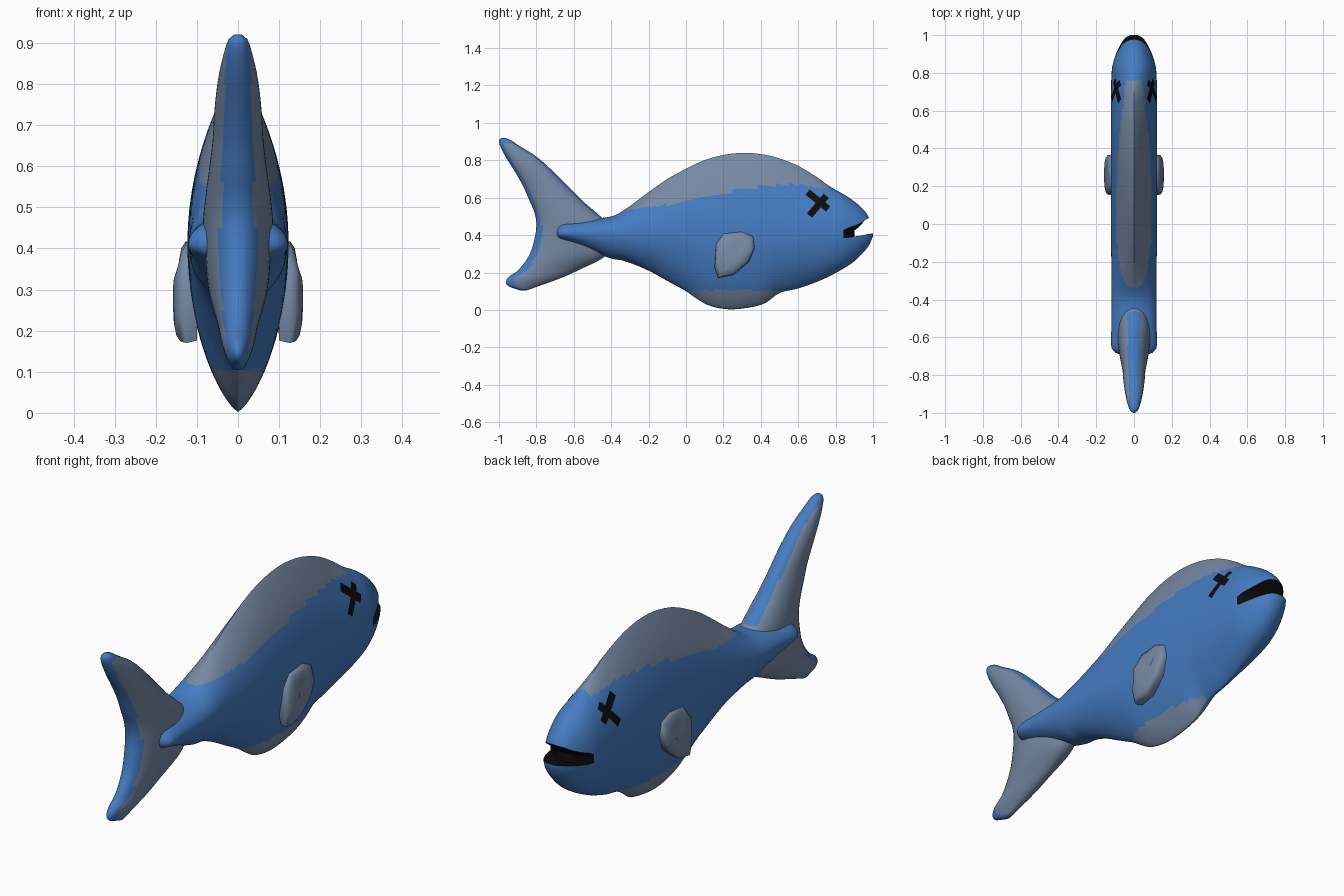
import bpy, bmesh, math

if "Cube" in bpy.data.objects:
    bpy.data.objects.remove(bpy.data.objects["Cube"])


def material(name, rgb):
    m = bpy.data.materials.new(name)
    m.diffuse_color = (*rgb, 1)
    m.use_nodes = True
    m.node_tree.nodes["Principled BSDF"].inputs["Base Color"].default_value = m.diffuse_color
    return m


MATS = [material("blue skin", (0.06, 0.20, 0.54)),
        material("grey fin", (0.18, 0.25, 0.37)),
        material("black", (0.004, 0.004, 0.004))]
BLUE, GREY, BLACK = 0, 1, 2


def interp(table, t, col):
    """Smooth (Hermite) lookup of a column in a table keyed by its first column."""
    n = len(table)
    t = min(max(t, table[0][0]), table[-1][0])
    i = 0
    while i < n - 2 and t > table[i + 1][0]:
        i += 1

    def slope(k):
        a, b = max(k - 1, 0), min(k + 1, n - 1)
        return (table[b][col] - table[a][col]) / (table[b][0] - table[a][0])
    h = table[i + 1][0] - table[i][0]
    s = (t - table[i][0]) / h
    p, q = table[i][col], table[i + 1][col]
    return ((2*s**3 - 3*s**2 + 1) * p + (s**3 - 2*s**2 + s) * h * slope(i)
            + (3*s**2 - 2*s**3) * q + (s**3 - s**2) * h * slope(i + 1))


def loft(name, rings, rule):
    """Skin closed rings, cap both ends, colour faces by their centre."""
    bm = bmesh.new()
    vs = [[bm.verts.new(p) for p in r] for r in rings]
    n = len(vs[0])
    for a, b in zip(vs, vs[1:]):
        for i in range(n):
            j = (i + 1) % n
            bm.faces.new((a[i], a[j], b[j], b[i]))
    bm.faces.new(vs[0])
    bm.faces.new(vs[-1])
    bmesh.ops.recalc_face_normals(bm, faces=bm.faces)
    for f in bm.faces:
        f.material_index = rule(f.calc_center_median())
    return finish(name, bm)


def finish(name, bm):
    me = bpy.data.meshes.new(name)
    bm.to_mesh(me)
    bm.free()
    for m in MATS:
        me.materials.append(m)
    ob = bpy.data.objects.new(name, me)
    bpy.context.collection.objects.link(ob)
    return ob


def smooth(ob, deg=50):
    bpy.ops.object.select_all(action='DESELECT')
    ob.select_set(True)
    bpy.context.view_layer.objects.active = ob
    bpy.ops.object.shade_smooth_by_angle(angle=math.radians(deg))


# Body with dorsal and belly fins: y, bottom z, top z, half width
BODY = [(-.695, .395, .44, .06), (-.68, .375, .46, .10), (-.65, .365, .475, .12),
        (-.55, .33, .485, .12), (-.4, .275, .50, .12), (-.33, .262, .535, .12),
        (-.2, .21, .63, .12), (-.1, .155, .70, .122), (0, .10, .755, .123),
        (.05, .065, .78, .123), (.12, .025, .808, .123), (.22, .004, .832, .123),
        (.32, .01, .84, .123), (.42, .035, .83, .123), (.5, .09, .81, .123),
        (.6, .115, .77, .123), (.7, .15, .71, .122), (.77, .182, .66, .12),
        (.84, .22, .62, .114), (.9, .26, .58, .096), (.95, .31, .535, .072),
        (.975, .34, .50, .055), (.99, .37, .46, .04), (1.0, .395, .42, .02)]
MID = .41


def ramp(a, b, t):
    s = min(max((t - a) / (b - a), 0), 1)
    return s * s * (3 - 2 * s)


def sharpness(y, upper):
    s = ramp(-.4, -.1, y) * (1 - ramp(.6, .85, y))
    return .5 + (.45 if upper else .25) * s


def body_ring(y, n=96):
    lo, hi, w = (interp(BODY, y, c) for c in (1, 2, 3))
    ring = []
    for i in range(n):
        a = 2 * math.pi * i / n
        s, c = math.sin(a), math.cos(a)
        x = w * math.copysign(abs(c) ** (2 * sharpness(y, s > 0)), c)
        ring.append((x, y, MID + s * (hi - MID if s > 0 else MID - lo)))
    return ring


def body_x(y, z):
    lo, hi, w = (interp(BODY, y, c) for c in (1, 2, 3))
    t = (z - MID) / (hi - MID if z > MID else MID - lo)
    return w * max(1 - t * t, 0) ** sharpness(y, z > MID)


FIN_LINE = [(-.4, .52), (-.2, .55), (0, .575), (.2, .625), (.4, .66), (.6, .67), (.76, .645)]


def body_colour(p):
    if -.36 < p.y < .76 and p.z > interp(FIN_LINE, p.y, 1):
        return GREY
    return GREY if 0 < p.y < .5 and p.z < .105 else BLUE


ys = [-.695, -.69, -.685] + [-.68 + 1.66 * i / 150 for i in range(151)] + [.985, .99, .995, 1.0]
body = loft("body", [body_ring(y) for y in ys], body_colour)

# Mouth: wedge cut with a curved black back wall
rings = []
for i in range(25):
    x = -.15 + .3 * i / 24
    yb = .90 - .06 * (x / .115) ** 2
    rings.append([(x, y, z) for y, z in ((yb, .385), (yb, .425), (yb + .02, .44), (.96, .482),
                                         (1.1, .56), (1.1, .425), (.97, .405))])
cutter = loft("mouth_cutter", rings, lambda p: BLACK)
cutter.hide_render = True
mod = body.modifiers.new("mouth", 'BOOLEAN')
mod.operation = 'DIFFERENCE'
mod.solver = 'EXACT'
mod.object = cutter
bpy.context.view_layer.objects.active = body
bpy.ops.object.modifier_apply(modifier=mod.name)
bpy.data.objects.remove(cutter)
smooth(body)

# Tail fin: z, rear y, front y, half thickness
TAIL = [(.105, -.89, -.85, .012), (.13, -.955, -.78, .026), (.17, -.955, -.67, .04),
        (.21, -.90, -.58, .048), (.29, -.84, -.43, .07), (.38, -.81, -.42, .08),
        (.46, -.80, -.42, .085), (.52, -.81, -.48, .08), (.58, -.835, -.55, .072),
        (.66, -.87, -.63, .062), (.74, -.915, -.71, .057), (.82, -.965, -.80, .047),
        (.88, -.995, -.895, .033), (.91, -.999, -.94, .022), (.92, -.985, -.965, .01)]


def tail_ring(z, n=40):
    r, f, h = (interp(TAIL, z, c) for c in (1, 2, 3))
    return [(h * math.sin(a), (r + f) / 2 + (f - r) / 2 * math.cos(a), z)
            for a in (2 * math.pi * i / n for i in range(n))]


def tail_colour(p):
    r, f = interp(TAIL, p.z, 1), interp(TAIL, p.z, 2)
    rear = p.y - r < (.045 if p.z < .45 else .022)
    lead = p.z > .5 and f - p.y < .018
    return BLUE if rear or lead or p.z > .885 else GREY


tail = loft("tail_fin", [tail_ring(.105 + .815 * i / 80) for i in range(81)], tail_colour)
smooth(tail, 60)

# Side fins: domed plates
FIN = [(.16, .35), (.20, .41), (.30, .42), (.36, .395), (.367, .33), (.335, .255),
       (.25, .185), (.17, .17), (.153, .23)]
for side, label in ((1, "right"), (-1, "left")):
    rings = []
    for x, k in ((.10, .95), (.125, 1), (.14, .97), (.150, .85), (.156, .6), (.158, .3)):
        rings.append([(side * (x - (.012 if z > .38 else 0)), .26 + (y - .26) * k,
                       .29 + (z - .29) * k) for y, z in FIN])
    smooth(loft(label + "_side_fin", rings, lambda p: GREY), 60)

    # Crossed eye marks: thin strips hugging the head
    bm = bmesh.new()
    for (y0, z0), (y1, z1) in (((.65, .63), (.76, .54)), ((.75, .61), (.66, .505))):
        d = math.hypot(y1 - y0, z1 - z0)
        ny, nz = -(z1 - z0) / d * .018, (y1 - y0) / d * .018
        grid = []
        for i in range(9):
            t = i / 8
            row = []
            for k in (-1, 0, 1):
                y, z = y0 + (y1 - y0) * t + ny * k, z0 + (z1 - z0) * t + nz * k
                row.append(bm.verts.new((side * (body_x(y, z) + .004), y, z)))
            grid.append(row)
        for a, b in zip(grid, grid[1:]):
            for k in (0, 1):
                quad = (a[k], a[k + 1], b[k + 1], b[k])
                f = bm.faces.new(quad)
                f.normal_update()
                if f.normal.x * side < 0:
                    f.normal_flip()
                f.material_index = BLACK
    smooth(finish(label + "_eye", bm))
